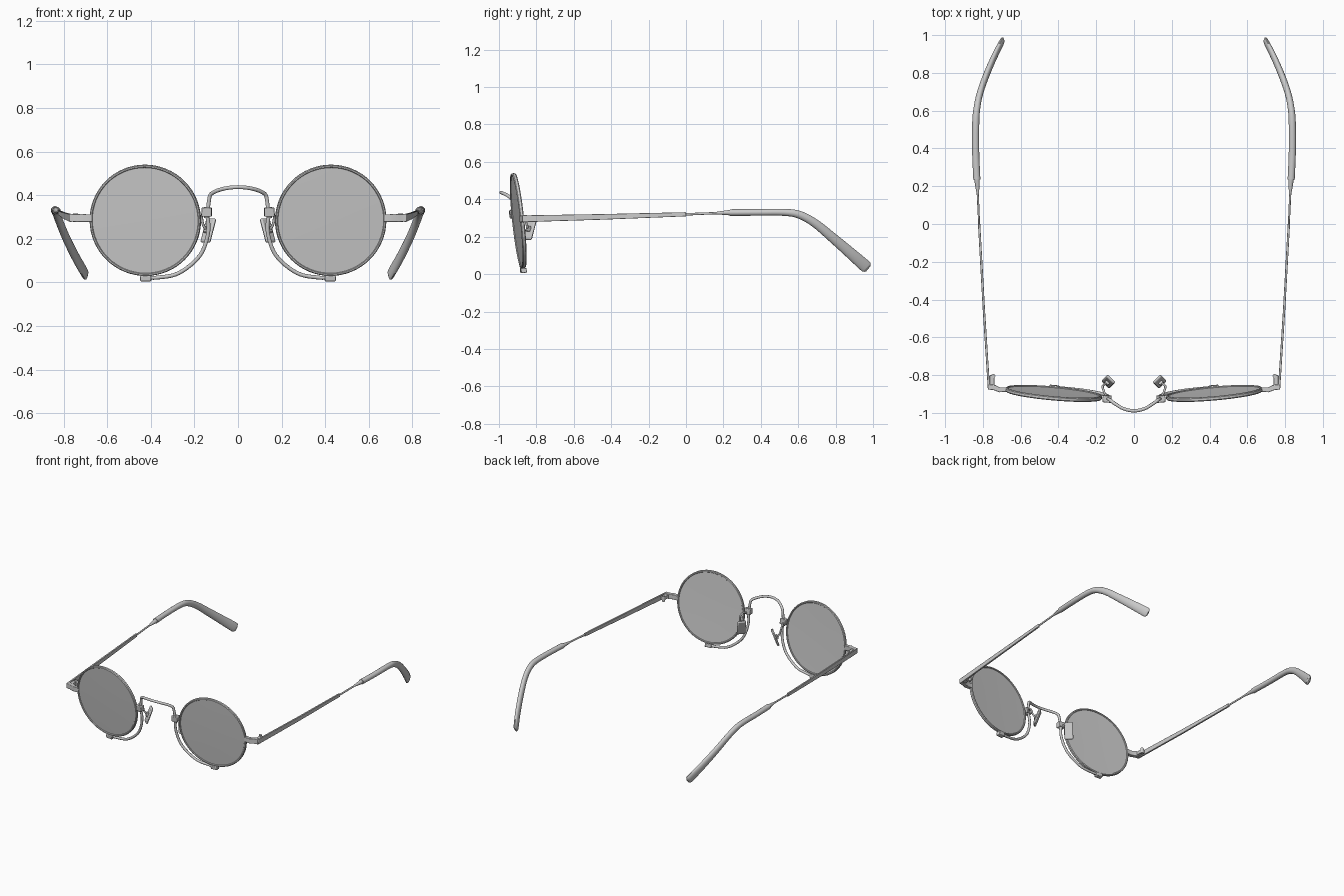
import bpy, bmesh
from math import sin, cos, pi, radians, sqrt
from mathutils import Matrix, Vector

if "Cube" in bpy.data.objects:
    bpy.data.objects.remove(bpy.data.objects["Cube"])

# Frame of the right lens: slightly wrapped and tilted forward at the top
LENS = (Matrix.Translation((0.425, -0.897, 0.285))
        @ Matrix.Rotation(radians(5), 4, 'Z') @ Matrix.Rotation(radians(6), 4, 'X'))


def finish(name, bm, mirror=True, bevel=0.0, angle=35):
    bmesh.ops.recalc_face_normals(bm, faces=bm.faces)
    me = bpy.data.meshes.new(name)
    bm.to_mesh(me)
    bm.free()
    ob = bpy.data.objects.new(name, me)
    bpy.context.collection.objects.link(ob)
    bpy.context.view_layer.objects.active = ob
    bpy.ops.object.select_all(action='DESELECT')
    ob.select_set(True)
    bpy.ops.object.shade_smooth_by_angle(angle=radians(angle))
    if bevel:
        b = ob.modifiers.new("soft_edges", 'BEVEL')
        b.width, b.segments = bevel, 2
    if mirror:
        m = ob.modifiers.new("mirror", 'MIRROR')
        m.use_mirror_merge = False
    return ob


def smooth(pts, steps=6):
    """Catmull-Rom through points of any dimension."""
    out, n = [], len(pts)
    for i in range(n - 1):
        p = [pts[max(i - 1, 0)], pts[i], pts[i + 1], pts[min(i + 2, n - 1)]]
        for s in range(steps):
            t = s / steps
            out.append([0.5 * (2 * b + (c - a) * t + (2 * a - 5 * b + 4 * c - d) * t * t
                               + (3 * b - a - 3 * c + d) * t ** 3)
                        for a, b, c, d in zip(*p)])
    return out + [list(pts[-1])]


def sweep(name, st, sides=12, up=(0, 0, 1), **kw):
    """Loft stations (x, y, z, half width, half height) along a path."""
    bm, rings, up = bmesh.new(), [], Vector(up)
    P = [Vector(s[:3]) for s in st]
    k = sqrt(2) if sides == 4 else 1
    for i, s in enumerate(st):
        d = (P[min(i + 1, len(P) - 1)] - P[max(i - 1, 0)]).normalized()
        up = (up - d * up.dot(d)).normalized()
        side = d.cross(up)
        ring = []
        for j in range(sides):
            a = 2 * pi * (j + 0.5) / sides
            ring.append(bm.verts.new(P[i] + side * cos(a) * s[3] * k + up * sin(a) * s[4] * k))
        rings.append(ring)
    for r, q in zip(rings, rings[1:]):
        for j in range(sides):
            bm.faces.new((r[j], r[(j + 1) % sides], q[(j + 1) % sides], q[j]))
    bm.faces.new(rings[0])
    bm.faces.new(rings[-1])
    return finish(name, bm, **kw)


def wire(name, pts, r, **kw):
    return sweep(name, [p[:3] + [r, r] for p in smooth([list(p) for p in pts])], **kw)


def box(name, mat, size, bevel=0.004):
    bm = bmesh.new()
    bmesh.ops.create_cube(bm, size=1, matrix=mat @ Matrix.Diagonal((*size, 1)))
    return finish(name, bm, bevel=bevel)


def lathe(name, prof, closed, n=64):
    """Revolve (radius, depth) about the lens axis."""
    bm = bmesh.new()
    vs = [bm.verts.new((r, y, 0)) for r, y in prof]
    es = [bm.edges.new(e) for e in zip(vs, vs[1:])]
    if closed:
        es.append(bm.edges.new((vs[-1], vs[0])))
    bmesh.ops.spin(bm, geom=vs + es, cent=(0, 0, 0), axis=(0, 1, 0),
                   angle=2 * pi, steps=n, use_duplicate=False)
    bmesh.ops.remove_doubles(bm, verts=bm.verts, dist=1e-5)
    bm.transform(LENS)
    return finish(name, bm)


T = Matrix.Translation

# Lens and rim
lathe("lens", [(0, -0.007), (0.13, -0.0065), (0.246, -0.005),
               (0.246, 0.005), (0.13, 0.0035), (0, 0.003)], False)
lathe("rim", [(0.243, -0.007), (0.246, -0.011), (0.252, -0.011), (0.256, -0.006),
              (0.256, 0.006), (0.252, 0.011), (0.246, 0.011), (0.243, 0.007)], True)

# Lower support wire hugging the inner quarter of the rim, and its clamp
arc = [(172, 0.284), (190, 0.294), (213, 0.298), (238, 0.287), (258, 0.270), (268, 0.264)]
wire("lower_wire", [LENS @ Vector((r * cos(radians(a)), 0.004, r * sin(radians(a))))
                    for a, r in arc], 0.009)
box("bottom_clamp", LENS @ T((0, 0, -0.267)), (0.05, 0.032, 0.026))

# Nose bridge and the blocks joining it to the rims
half = [(0.138, -0.925, 0.335), (0.133, -0.928, 0.375), (0.126, -0.933, 0.402),
        (0.100, -0.952, 0.419), (0.055, -0.978, 0.432)]
wire("nose_bridge", half + [(0, -0.989, 0.437)] + [(-x, y, z) for x, y, z in half[::-1]],
     0.009, up=(0, -1, 0), mirror=False)
box("bridge_block", LENS @ T((-0.283, 0.0, 0.038)), (0.046, 0.036, 0.04))
wire("bridge_screw", [(0.143, -0.925, 0.345), (0.143, -0.925, 0.295)], 0.013, up=(0, 1, 0))

# Nose pads on bent arms
wire("pad_arm", [(0.146, -0.915, 0.315), (0.160, -0.885, 0.318), (0.166, -0.862, 0.300),
                 (0.160, -0.852, 0.265), (0.145, -0.842, 0.240)], 0.006)
pad = T((0.136, -0.834, 0.238)) @ Matrix.Rotation(radians(45), 4, 'Z') \
    @ Matrix.Rotation(radians(-20), 4, 'X')
box("pad_mount", pad @ T((0, -0.012, 0)), (0.025, 0.016, 0.03))
box("nose_pad", pad, (0.058, 0.016, 0.116), bevel=0.0075)

# End piece and hinge
sweep("end_piece", [(0.668, -0.876, 0.295, 0.012, 0.017), (0.712, -0.878, 0.295, 0.013, 0.018),
                    (0.738, -0.866, 0.296, 0.014, 0.018), (0.772, -0.862, 0.297, 0.014, 0.018)],
      sides=4, bevel=0.003)
box("hinge_block", T((0.752, -0.828, 0.297)), (0.026, 0.055, 0.026), bevel=0.003)
wire("hinge_barrel", [(0.745, -0.805, 0.278), (0.745, -0.805, 0.317)], 0.011, up=(0, 1, 0))

# Temple arm: flat bar narrowing to a thin core
sweep("temple_bar", [(0.768, -0.872, 0.296, 0.006, 0.018), (0.795, -0.45, 0.306, 0.006, 0.015),
                     (0.820, 0.0, 0.320, 0.006, 0.011)], sides=4, bevel=0.002)
sweep("temple_core", [(0.819, -0.02, 0.319, 0.005, 0.007), (0.828, 0.18, 0.327, 0.006, 0.006)])
sweep("tip_collar", [(0.826, 0.155, 0.326, 0.006, 0.006), (0.828, 0.18, 0.327, 0.009, 0.009),
                     (0.832, 0.245, 0.329, 0.016, 0.016)])

# Ear tip: round sleeve bending down and inward, widening to a flat paddle
sweep("ear_tip", smooth([
    (0.832, 0.235, 0.329, 0.019, 0.018), (0.838, 0.38, 0.330, 0.019, 0.018),
    (0.838, 0.53, 0.330, 0.019, 0.019), (0.832, 0.61, 0.316, 0.018, 0.021),
    (0.816, 0.69, 0.272, 0.017, 0.023), (0.785, 0.78, 0.198, 0.017, 0.026),
    (0.742, 0.88, 0.112, 0.016, 0.030), (0.704, 0.955, 0.046, 0.014, 0.033),
    (0.698, 0.967, 0.035, 0.011, 0.029), (0.695, 0.974, 0.029, 0.004, 0.019)]), sides=20)
